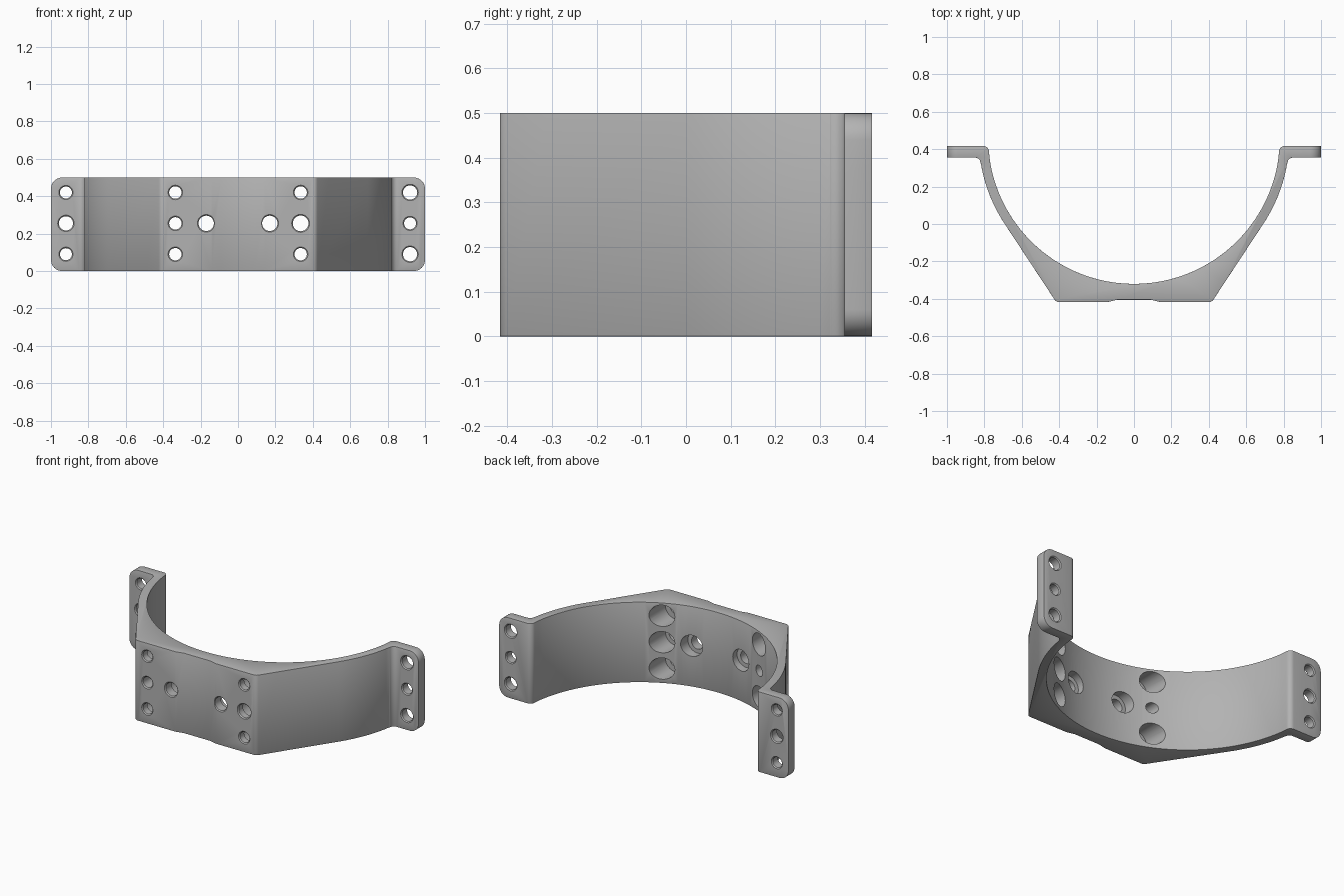
import bpy, bmesh
from math import sin, cos, radians, pi

if "Cube" in bpy.data.objects:
    bpy.data.objects.remove(bpy.data.objects["Cube"])

HEIGHT = 0.5
BACK, FRONT = 0.417, -0.417
ARC_Y = 0.46            # shared centre of the inner and outer arcs

metal = bpy.data.materials.new("satin grey metal")
metal.use_nodes = True
grey = (0.45, 0.45, 0.45, 1)
metal.diffuse_color = grey
metal.node_tree.nodes["Principled BSDF"].inputs["Base Color"].default_value = grey


def arc(cx, cy, r, start, end, steps):
    """Points along an arc, angles in degrees counted from +x."""
    angles = [radians(start + (end - start) * i / steps) for i in range(steps + 1)]
    return [(cx + r * cos(a), cy + r * sin(a)) for a in angles]


def make_object(name, bm):
    bmesh.ops.recalc_face_normals(bm, faces=bm.faces)
    mesh = bpy.data.meshes.new(name)
    bm.to_mesh(mesh)
    bm.free()
    obj = bpy.data.objects.new(name, mesh)
    bpy.context.collection.objects.link(obj)
    mesh.materials.append(metal)
    return obj


def prism(name, points, offset):
    """Extrude a closed outline of 3D points."""
    bm = bmesh.new()
    face = bm.faces.new([bm.verts.new(p) for p in points])
    new = bmesh.ops.extrude_face_region(bm, geom=[face])["geom"]
    bmesh.ops.translate(bm, vec=offset,
                        verts=[v for v in new if isinstance(v, bmesh.types.BMVert)])
    return make_object(name, bm)


def add_boolean(obj, cutter, operation):
    mod = obj.modifiers.new(operation.title(), "BOOLEAN")
    mod.operation, mod.object, mod.solver = operation, cutter, "EXACT"
    cutter.hide_render = True
    cutter.hide_viewport = True


# Half outline of the saddle seen from above, mirrored to the other side
half = [(0.09, -0.405), (0.14, FRONT)]
half += arc(0.40, -0.387, 0.03, -90, -34, 5)         # front corner
half += arc(0, ARC_Y, 0.83, -33.4, -9.4, 14)         # outer wall
half += arc(0.85, 0.325, 0.03, 180, 90, 6)           # fillet under the ear
half += [(1, 0.355), (1, BACK)]                      # mounting ear
half += arc(0.805, BACK - 0.03, 0.03, 90, 180, 6)    # rounded ear root
half += arc(0, ARC_Y, 0.78, -5.5, -90, 36)[1:]       # inner saddle
outline = half + [(-x, y) for x, y in reversed(half[:-1])]
saddle = prism("saddle_bracket", [(x, y, 0) for x, y in outline], (0, 0, HEIGHT))

# Envelope that rounds the ear corners
r = 0.06
envelope_points = []
for cx, cz, start in ((1 - r, HEIGHT - r, 0), (r - 1, HEIGHT - r, 90),
                      (r - 1, r, 180), (1 - r, r, 270)):
    envelope_points += [(x, -0.6, z) for x, z in arc(cx, cz, r, start, start + 90, 8)]
envelope = prism("ear_corner_envelope", envelope_points, (0, 1.2, 0))
add_boolean(saddle, envelope, "INTERSECT")

# Softened rims
bevel = saddle.modifiers.new("Rim bevel", "BEVEL")
bevel.width, bevel.segments = 0.008, 2
bevel.limit_method, bevel.angle_limit = "ANGLE", radians(40)


# Bolt holes, all cut by one set of turned plugs along y
def plug(bm, x, z, profile, sides=32):
    rings = [[bm.verts.new((x + rad * cos(2 * pi * i / sides), y,
                            z + rad * sin(2 * pi * i / sides))) for i in range(sides)]
             for y, rad in profile]
    for a, b in zip(rings, rings[1:]):
        for i in range(sides):
            j = (i + 1) % sides
            bm.faces.new((a[i], a[j], b[j], b[i]))
    bm.faces.new(rings[0])
    bm.faces.new(rings[-1])


def mouth(y, rad, outward):
    """Small chamfer where a hole meets a flat face."""
    pair = [(y + outward * 0.01, rad + 0.016), (y - outward * 0.006, rad)]
    return pair if outward < 0 else pair[::-1]


LOW, MID, HIGH = 0.09, 0.255, 0.42
holes = bmesh.new()
for side in (-1, 1):
    for z in (LOW, MID, HIGH):
        # ear holes alternate between two sizes
        rad = 0.038 if (z == MID) == (side < 0) else 0.032
        plug(holes, side * 0.92, z, mouth(0.355, rad, -1) + mouth(BACK, rad, 1))
        # outer saddle holes, counterbored except for one
        rad = 0.042 if side > 0 and z == MID else 0.033
        bore = [(-0.37, rad), (-0.37, 0.067), (0, 0.067)]
        if side < 0 and z == MID:
            bore = [(0, rad)]
        plug(holes, side * 0.335, z, mouth(FRONT, rad, -1) + bore)
    # inner saddle holes
    plug(holes, side * 0.17, MID,
         mouth(FRONT, 0.041, -1) + [(-0.355, 0.041), (-0.355, 0.066), (0, 0.066)])
add_boolean(saddle, make_object("hole_cutters", holes), "DIFFERENCE")

# Bake the modifiers, drop the helpers and shade
bpy.context.view_layer.update()
evaluated = saddle.evaluated_get(bpy.context.evaluated_depsgraph_get())
baked = bpy.data.meshes.new_from_object(evaluated)
saddle.modifiers.clear()
saddle.data = baked
for name in ("ear_corner_envelope", "hole_cutters"):
    bpy.data.objects.remove(bpy.data.objects[name])
bpy.ops.object.select_all(action="DESELECT")
saddle.select_set(True)
bpy.context.view_layer.objects.active = saddle
bpy.ops.object.shade_smooth_by_angle(angle=radians(30))
